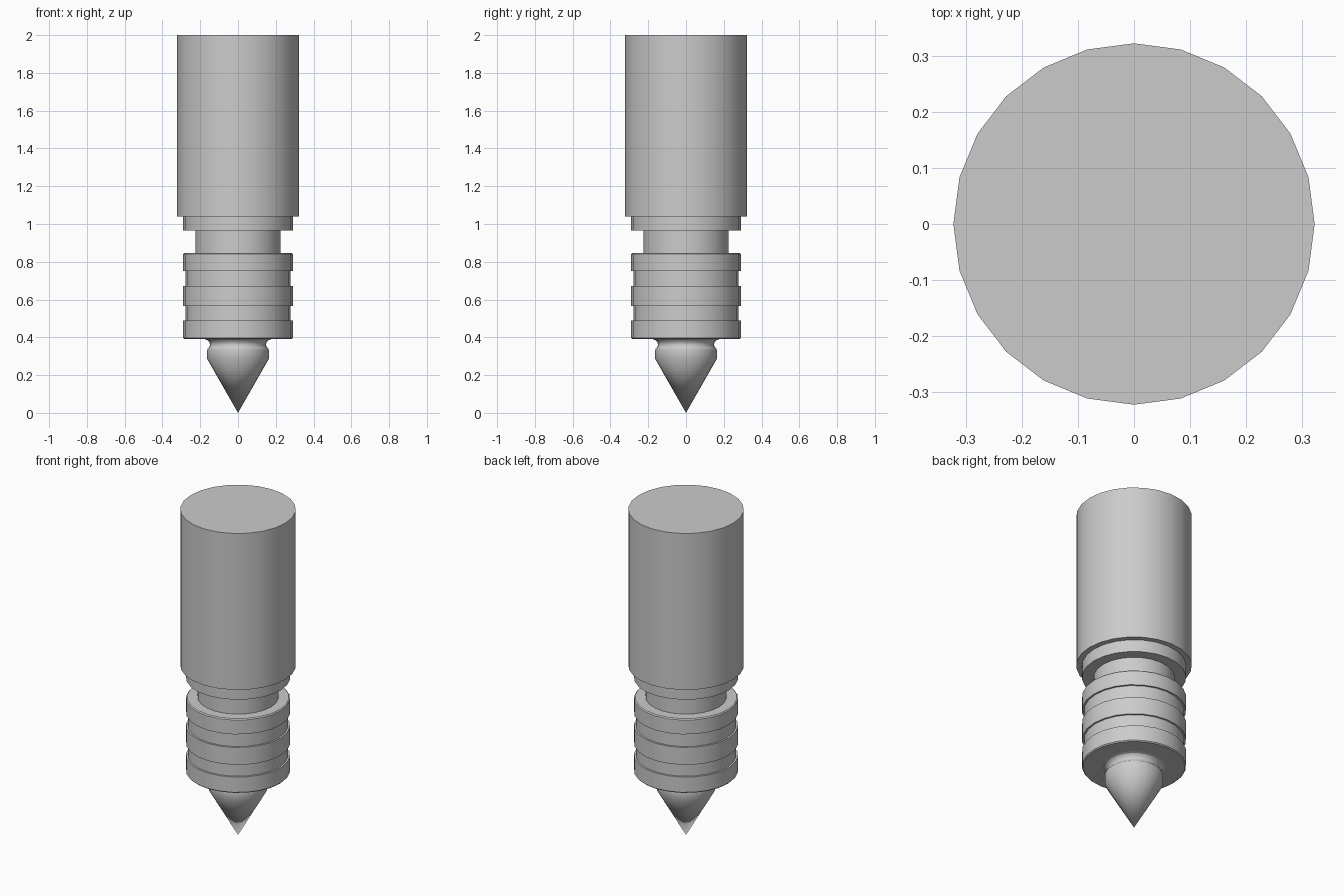
import bpy, bmesh, math

cube = bpy.data.objects.get("Cube")
if cube:
    bpy.data.objects.remove(cube)

SIDES = 24

# Single steel colour
steel = bpy.data.materials.new("grey steel")
steel.use_nodes = True
colour = (0.6, 0.6, 0.6, 1)
steel.diffuse_color = colour
steel.node_tree.nodes["Principled BSDF"].inputs["Base Color"].default_value = colour


def lathe(name, profile, sides=SIDES):
    """Revolve (radius, height) points, listed bottom to top, about the z axis."""
    bm = bmesh.new()
    verts = [bm.verts.new((r, 0, z)) for r, z in profile]
    edges = [bm.edges.new(pair) for pair in zip(verts, verts[1:])]
    bmesh.ops.spin(bm, geom=verts + edges, axis=(0, 0, 1), cent=(0, 0, 0),
                   angle=math.tau, steps=sides, use_duplicate=False)
    bmesh.ops.remove_doubles(bm, verts=bm.verts, dist=0.0005)
    bmesh.ops.recalc_face_normals(bm, faces=bm.faces)
    mesh = bpy.data.meshes.new(name)
    bm.to_mesh(mesh)
    bm.free()
    mesh.materials.append(steel)
    obj = bpy.data.objects.new(name, mesh)
    bpy.context.collection.objects.link(obj)
    bpy.ops.object.select_all(action='DESELECT')
    obj.select_set(True)
    bpy.context.view_layer.objects.active = obj
    bpy.ops.object.shade_smooth_by_angle(angle=math.radians(30))
    return obj


# Upper body, with the collar and the neck stepping in below it
lathe("shaft", [(0, 1.04), (0.322, 1.04), (0.322, 2), (0, 2)])
lathe("collar", [(0, 0.965), (0.29, 0.965), (0.29, 1.04)])
lathe("neck", [(0.225, 0.845), (0.225, 0.965)])

# Sleeve with chamfered rims and two shallow grooves
R, GROOVE = 0.29, 0.279
sleeve = [(0, 0.39), (0.284, 0.39), (R, 0.396)]
for low, high in ((0.49, 0.565), (0.672, 0.752)):
    sleeve += [(R, low), (GROOVE, low), (GROOVE, high), (R, high)]
sleeve += [(R, 0.84), (0.284, 0.846), (0, 0.846)]
lathe("grooved_sleeve", sleeve)

# Pointed tip with a concave fillet under the sleeve
fillet = [(0.176 - 0.028 * math.sin(a), 0.362 - 0.028 * math.cos(a))
          for a in (math.radians(30 * i) for i in range(1, 7))]
lathe("pointed_tip", [(0, 0), (0.163, 0.285), (0.163, 0.333)] + fillet)
